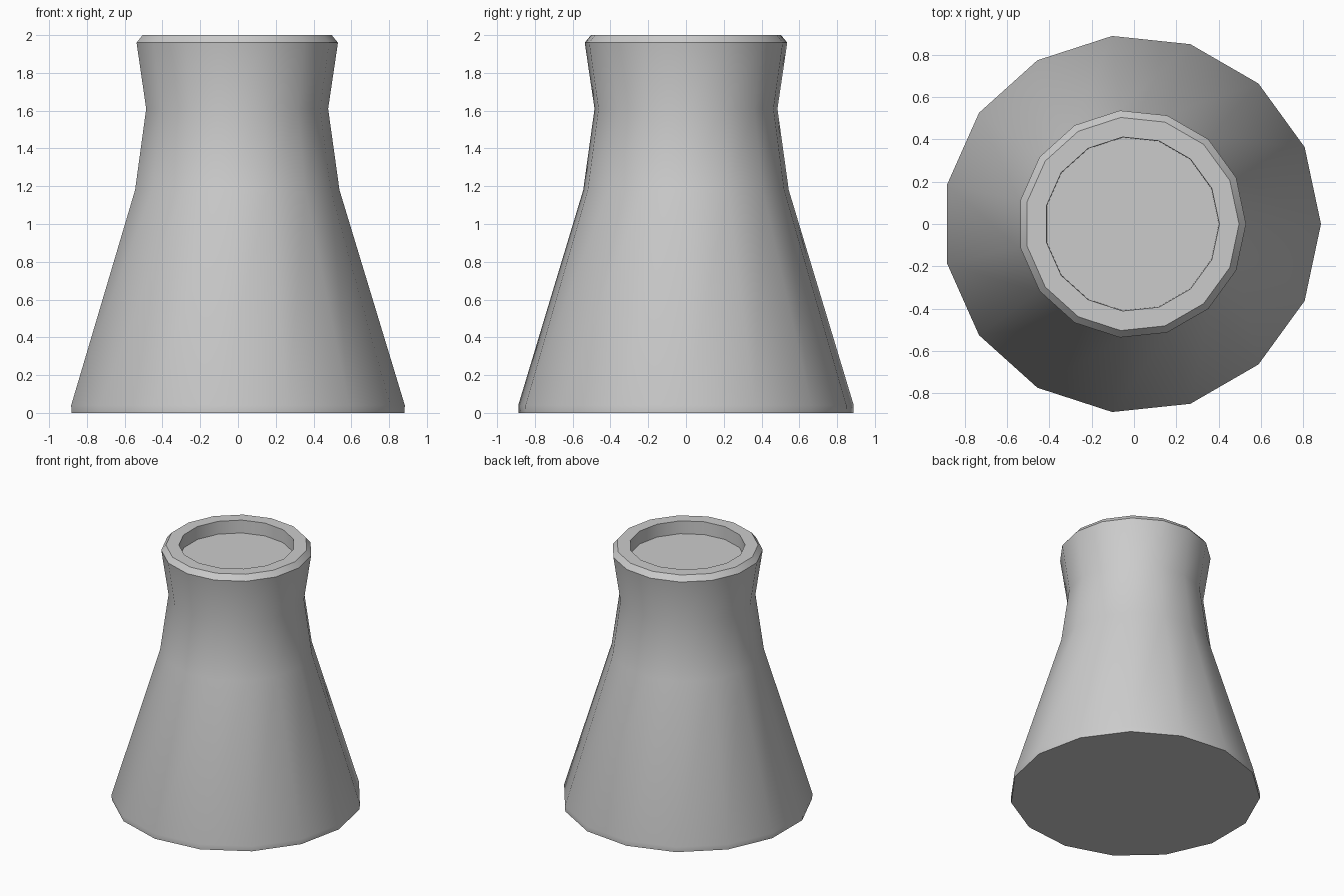
import bpy, bmesh, math

if "Cube" in bpy.data.objects:
    bpy.data.objects.remove(bpy.data.objects["Cube"])

SIDES = 15
SHIFT = -0.0098  # odd-sided ring, re-centred on x

# Outer wall, chamfered rim and recessed mouth: (radius, height)
PROFILE = [(0.891, 0.0), (0.893, 0.04), (0.547, 1.18), (0.487, 1.61),
           (0.539, 1.96), (0.506, 2.0), (0.413, 2.0), (0.411, 1.9)]

bm = bmesh.new()
rings = []
for r, z in PROFILE:
    rings.append([bm.verts.new((r * math.cos(math.tau * i / SIDES) + SHIFT,
                                r * math.sin(math.tau * i / SIDES), z))
                  for i in range(SIDES)])

# Walls between neighbouring rings
for a, b in zip(rings, rings[1:]):
    for i in range(SIDES):
        j = (i + 1) % SIDES
        bm.faces.new((a[i], a[j], b[j], b[i]))

# Base and recessed floor
bm.faces.new(rings[0][::-1])
bm.faces.new(rings[-1])
bmesh.ops.recalc_face_normals(bm, faces=bm.faces)

mesh = bpy.data.meshes.new("cooling_tower")
bm.to_mesh(mesh)
bm.free()
tower = bpy.data.objects.new("cooling_tower", mesh)
bpy.context.collection.objects.link(tower)

# Smooth sides, crisp rim
bpy.context.view_layer.objects.active = tower
tower.select_set(True)
bpy.ops.object.shade_smooth_by_angle(angle=math.radians(30))
